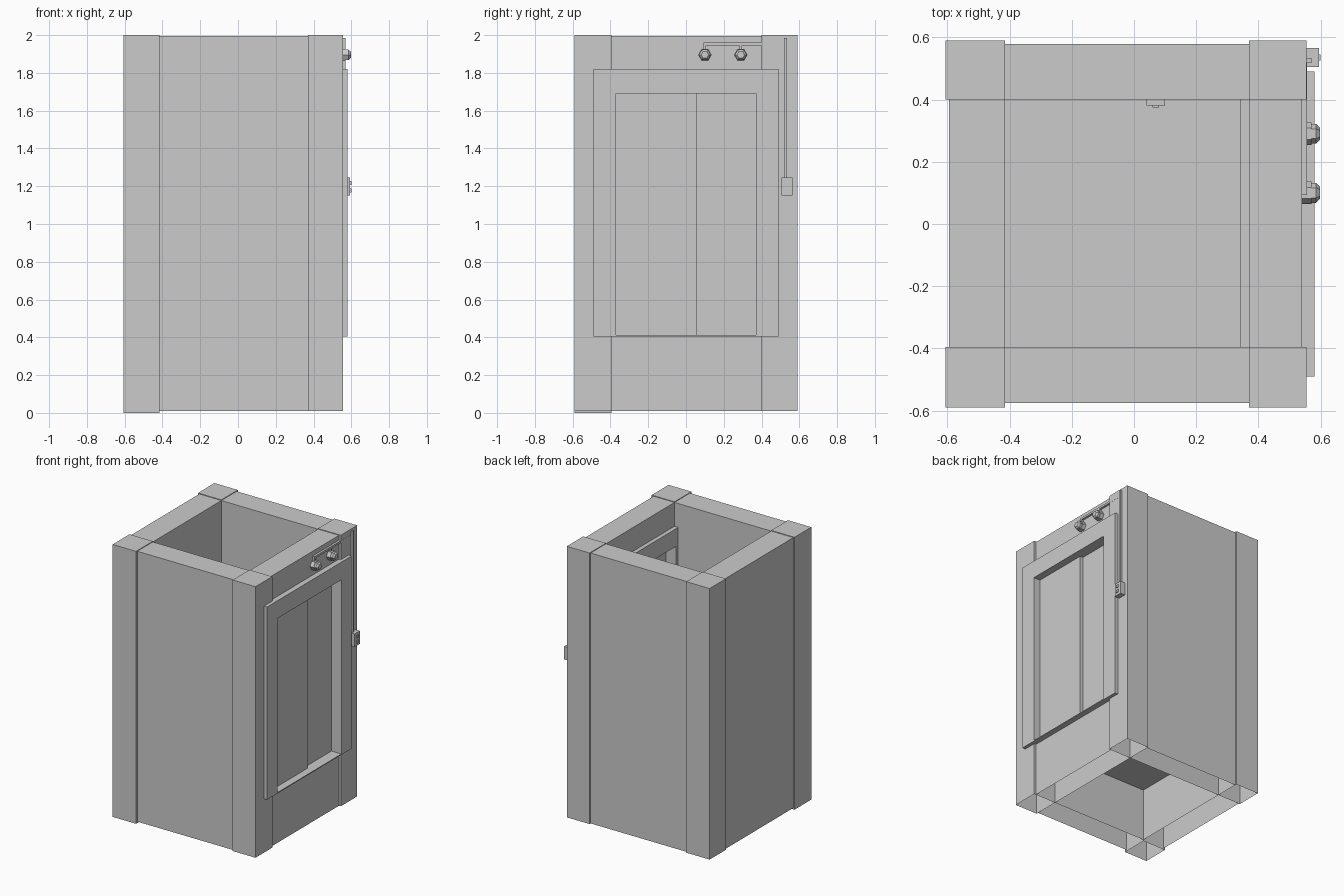
import bpy, bmesh, math
from mathutils import Matrix, Vector

cube = bpy.data.objects.get("Cube")
if cube:
    bpy.data.objects.remove(cube, do_unlink=True)

grey = bpy.data.materials.new("concrete_grey")
grey.use_nodes = True
colour = (0.6, 0.6, 0.6, 1)
grey.diffuse_color = colour
grey.node_tree.nodes["Principled BSDF"].inputs["Base Color"].default_value = colour


def finish(name, bm):
    mesh = bpy.data.meshes.new(name)
    bm.to_mesh(mesh)
    bm.free()
    mesh.materials.append(grey)
    obj = bpy.data.objects.new(name, mesh)
    bpy.context.collection.objects.link(obj)
    return obj


def box(name, x, y, z, open_bottom=False):
    """Box from (min, max) ranges, optionally hollow with no underside."""
    bm = bmesh.new()
    bmesh.ops.create_cube(bm, size=1)
    for v in bm.verts:
        v.co = [r[0] if c < 0 else r[1] for c, r in zip(v.co, (x, y, z))]
    if open_bottom:
        bm.normal_update()
        under = [f for f in bm.faces if f.normal.z < -0.5]
        bmesh.ops.delete(bm, geom=under, context='FACES_ONLY')
    return finish(name, bm)


def hex_prism(name, x0, x1, r0, r1, y, z):
    """Six-sided prism pointing along +x, tapering from r0 to r1."""
    bm = bmesh.new()
    turn = Matrix.Rotation(math.pi / 2, 4, 'Y')
    place = Matrix.Translation(Vector(((x0 + x1) / 2, y, z)))
    bmesh.ops.create_cone(bm, cap_ends=True, segments=6, radius1=r0, radius2=r1,
                          depth=x1 - x0, matrix=place @ turn)
    return finish(name, bm)


# Corner pillars
back_x, door_x = (-0.605, -0.415), (0.37, 0.555)
front_y, rear_y = (-0.59, -0.395), (0.4, 0.59)
for xn, x in (("inner", back_x), ("door", door_x)):
    for yn, y in (("front", front_y), ("rear", rear_y)):
        foot = 0 if (xn, yn) == ("inner", "front") else 0.01
        box(f"{yn}_{xn}_pillar", x, y, (foot, 2), True)

# Shaft walls between the pillars
wall_z = (0.01, 1.995)
span_x, span_y = (-0.415, 0.37), (-0.395, 0.4)
box("front_wall", span_x, (-0.575, -0.395), wall_z, True)
box("rear_wall", span_x, (0.4, 0.578), wall_z, True)
box("side_wall", (-0.595, -0.415), span_y, wall_z, True)
box("door_wall_lower", (0.37, 0.54), span_y, (0.01, 0.405), True)
box("door_wall_upper", (0.37, 0.54), span_y, (1.82, 1.995))

# Cabin floor and door sill
box("cabin_floor", span_x, span_y, (0.4, 0.41))
box("door_sill", (0.34, 0.58), (-0.37, 0.37), (0.405, 0.412))

# Door surround, passing through the wall
surround_x = (0.34, 0.58)
for name, side in (("front", -1), ("rear", 1)):
    box(f"{name}_door_jamb", surround_x, sorted((side * 0.37, side * 0.49)), (0.405, 1.69))
box("door_lintel", surround_x, (-0.49, 0.49), (1.69, 1.82))

# Overlapping sliding doors
box("front_door_panel", (0.42, 0.525), (-0.37, 0.055), (0.41, 1.69))
box("rear_door_panel", (0.395, 0.5), (0.055, 0.37), (0.41, 1.69))

# Hexagonal signal lamps with drop conduits
for i, y in enumerate((0.1, 0.29), 1):
    hex_prism(f"lamp_base_{i}", 0.54, 0.57, 0.036, 0.036, y, 1.895)
    hex_prism(f"lamp_cap_{i}", 0.57, 0.585, 0.032, 0.032, y, 1.895)
    hex_prism(f"lamp_lens_{i}", 0.585, 0.597, 0.032, 0.02, y, 1.895)
    box(f"lamp_drop_conduit_{i}", (0.54, 0.556), (y - 0.007, y + 0.007), (1.92, 1.95))
box("lamp_conduit", (0.54, 0.556), (0.093, 0.525), (1.945, 1.96))

# Call box with conduit and buttons
box("call_conduit", (0.55, 0.57), (0.518, 0.534), (1.24, 1.985))
box("call_box", (0.55, 0.594), (0.505, 0.565), (1.15, 1.245))
for i, z in enumerate((1.178, 1.217), 1):
    box(f"call_button_{i}", (0.59, 0.6), (0.525, 0.545), (z - 0.01, z + 0.01))

# Cabin control panel on the inner rear wall
box("cabin_panel", (0.04, 0.1), (0.38, 0.402), (1.1, 1.25))
for i, z in enumerate((1.14, 1.175, 1.21), 1):
    box(f"cabin_button_{i}", (0.06, 0.08), (0.374, 0.382), (z - 0.01, z + 0.01))
